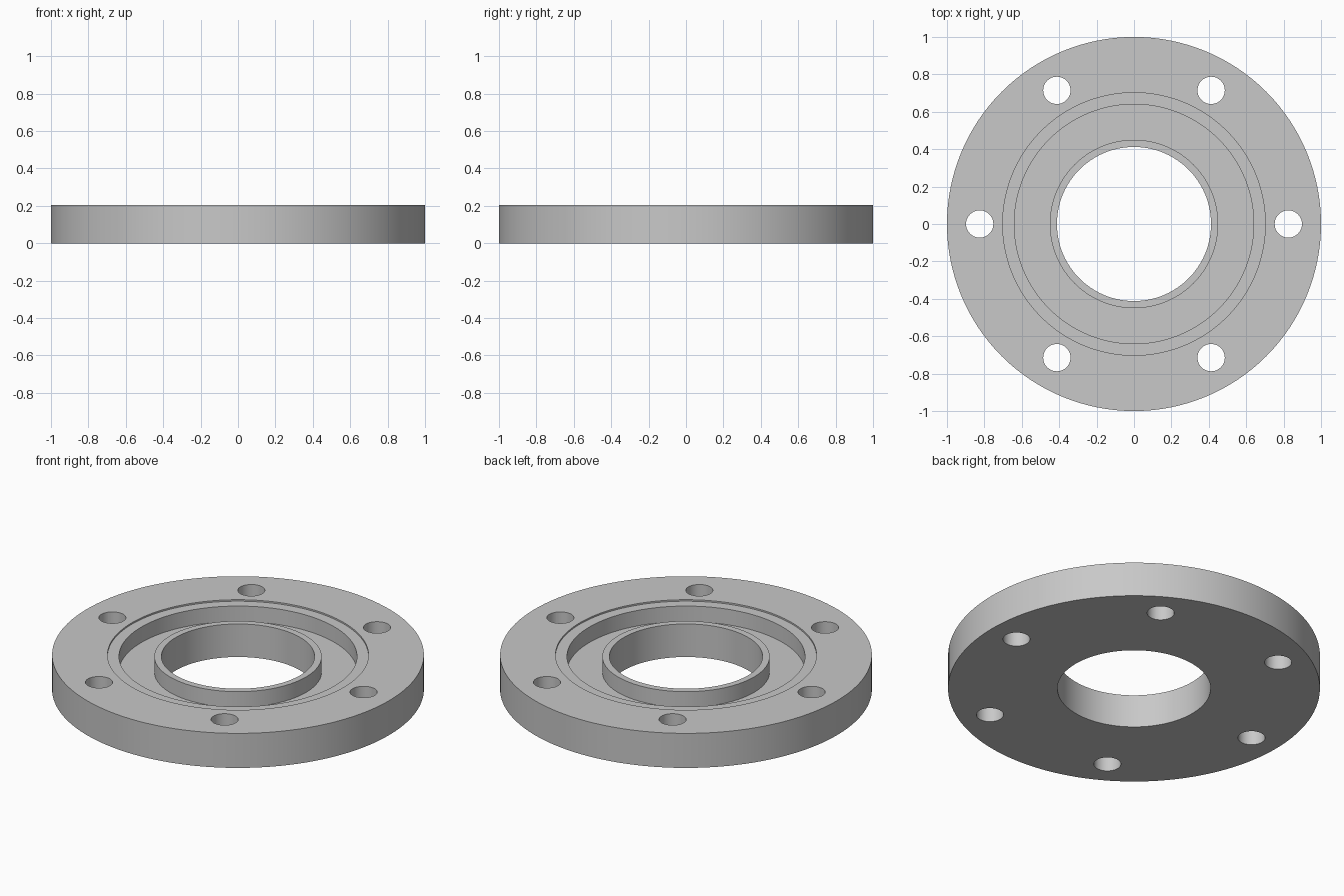
import bpy
import bmesh
from math import cos, sin, pi, radians
from mathutils import Matrix, Vector

SEGMENTS = 128
BOLT_COUNT = 6
BOLT_CIRCLE = 0.825
BOLT_RADIUS = 0.073
TOP = 0.205       # outer face height
LEDGE = 0.196     # shallow step and hub rim height
FLOOR = 0.104     # bottom of the deep groove

cube = bpy.data.objects.get("Cube")
if cube:
    bpy.data.objects.remove(cube, do_unlink=True)

steel = bpy.data.materials.new("grey steel")
steel.use_nodes = True
color = (0.58, 0.58, 0.58, 1)
steel.diffuse_color = color
steel.node_tree.nodes["Principled BSDF"].inputs["Base Color"].default_value = color


def make_object(name, bm):
    bmesh.ops.recalc_face_normals(bm, faces=bm.faces[:])
    mesh = bpy.data.meshes.new(name)
    bm.to_mesh(mesh)
    bm.free()
    mesh.materials.append(steel)
    obj = bpy.data.objects.new(name, mesh)
    bpy.context.collection.objects.link(obj)
    return obj


def lathe(name, profile):
    """Revolve a closed (radius, height) profile around z."""
    bm = bmesh.new()
    rings = []
    for i in range(SEGMENTS):
        a = 2 * pi * i / SEGMENTS
        rings.append([bm.verts.new((r * cos(a), r * sin(a), z)) for r, z in profile])
    n = len(profile)
    for i in range(SEGMENTS):
        here, after = rings[i], rings[(i + 1) % SEGMENTS]
        for j in range(n):
            k = (j + 1) % n
            bm.faces.new((here[j], after[j], after[k], here[k]))
    return make_object(name, bm)


# Flange body: bore, hub rim, groove, shallow step, outer face
flange = lathe("flange", [
    (0.412, 0), (0.412, LEDGE), (0.45, LEDGE), (0.45, FLOOR),
    (0.64, FLOOR), (0.64, LEDGE), (0.702, LEDGE), (0.702, TOP),
    (1, TOP), (1, 0),
])

# Six bolt holes on the bolt circle
bm = bmesh.new()
for i in range(BOLT_COUNT):
    a = 2 * pi * i / BOLT_COUNT
    center = Vector((BOLT_CIRCLE * cos(a), BOLT_CIRCLE * sin(a), TOP / 2))
    bmesh.ops.create_cone(bm, cap_ends=True, segments=40, radius1=BOLT_RADIUS,
                          radius2=BOLT_RADIUS, depth=TOP * 2,
                          matrix=Matrix.Translation(center))
cutter = make_object("bolt_hole_cutter", bm)
cutter.hide_render = True

holes = flange.modifiers.new("bolt holes", "BOOLEAN")
holes.operation = "DIFFERENCE"
holes.solver = "EXACT"
holes.object = cutter

bpy.ops.object.select_all(action="DESELECT")
flange.select_set(True)
bpy.context.view_layer.objects.active = flange
bpy.ops.object.modifier_apply(modifier=holes.name)
bpy.data.objects.remove(cutter, do_unlink=True)

# Smooth round walls, crisp rims
bpy.ops.object.shade_smooth_by_angle(angle=radians(30))
